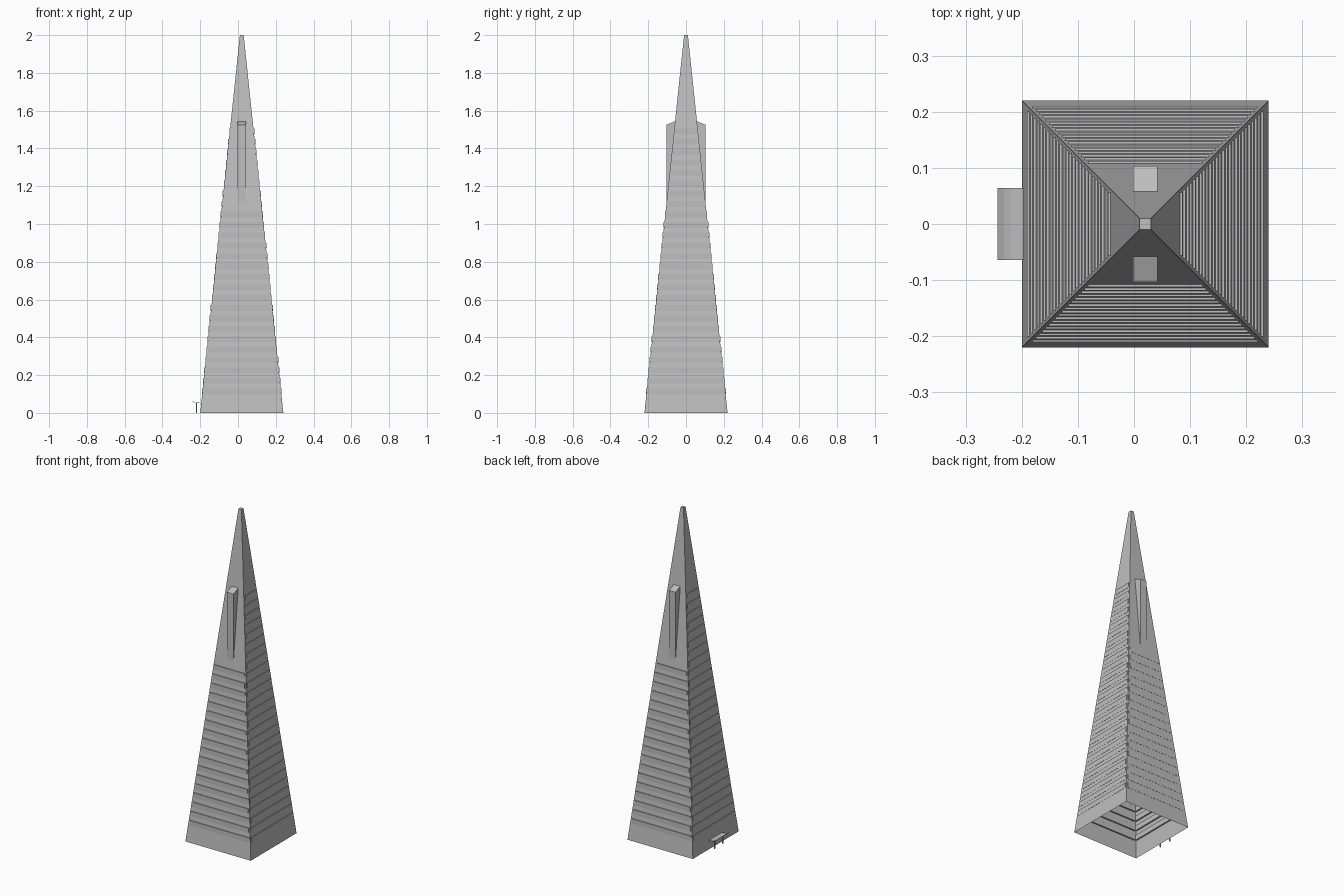
import bpy, bmesh, math
from mathutils import Matrix, Vector

cube = bpy.data.objects.get("Cube")
if cube:
    bpy.data.objects.remove(cube, do_unlink=True)

CX = 0.02                      # tower axis
BASE, TIP, HEIGHT = 0.22, 0.01, 2.0
SLOPE = (BASE - TIP) / HEIGHT

stone = bpy.data.materials.new("pale_grey_stone")
stone.use_nodes = True
grey = (0.52, 0.52, 0.52, 1)
stone.diffuse_color = grey
stone.node_tree.nodes["Principled BSDF"].inputs["Base Color"].default_value = grey


def wall(z):
    """Half width of the tower at a height."""
    return BASE - SLOPE * z


def finish(name, bm):
    bmesh.ops.recalc_face_normals(bm, faces=bm.faces)
    mesh = bpy.data.meshes.new(name)
    bm.to_mesh(mesh)
    bm.free()
    mesh.materials.append(stone)
    obj = bpy.data.objects.new(name, mesh)
    bpy.context.collection.objects.link(obj)
    return obj


def add_box(bm, low, high):
    low, high = Vector(low), Vector(high)
    size = Matrix.Diagonal((high - low).to_4d())
    size[3][3] = 1
    bmesh.ops.create_cube(bm, size=1, matrix=Matrix.Translation((low + high) / 2) @ size)


def extrude_profile(bm, points, direction):
    face = bm.faces.new([bm.verts.new(p) for p in points])
    new = bmesh.ops.extrude_face_region(bm, geom=[face])["geom"]
    verts = [v for v in new if isinstance(v, bmesh.types.BMVert)]
    bmesh.ops.translate(bm, verts=verts, vec=direction)


# Tapered shell, open underneath
bm = bmesh.new()
bmesh.ops.create_cone(bm, cap_ends=True, segments=4, radius1=BASE * math.sqrt(2),
                      radius2=TIP * math.sqrt(2), depth=HEIGHT,
                      matrix=Matrix.Translation((CX, 0, HEIGHT / 2)) @ Matrix.Rotation(math.pi / 4, 4, "Z"))
bottom = [f for f in bm.faces if f.calc_center_median().z < 0.01]
bmesh.ops.delete(bm, geom=bottom, context="FACES_ONLY")
finish("tower_shell", bm)

# Upright floor bands on each face, more of them on the two sides
STEP, BAND = 0.055, 0.03
for name, turn, count in (("front", 0, 18), ("left", 1, 26), ("back", 2, 18), ("right", 3, 26)):
    bm = bmesh.new()
    for i in range(count):
        z = 0.1 + i * STEP
        half = wall(z) - 0.009
        outer = wall(z) + 0.001
        add_box(bm, (-half, -outer, z), (half, -outer + 0.01, z + BAND))
    bm.transform(Matrix.Translation((CX, 0, 0)) @ Matrix.Rotation(turn * math.pi / 2, 4, "Z"))
    finish(name + "_floor_bands", bm)

# Upright wings with sloping tops on the front and back
for name, side in (("front", -1), ("back", 1)):
    bm = bmesh.new()
    profile = [(0.103, 1.1), (0.103, 1.525), (0.055, 1.545), (0.055, 1.5), (0.085, 1.2)]
    extrude_profile(bm, [(CX - 0.022, side * y, z) for y, z in profile], (0.044, 0, 0))
    finish(name + "_wing", bm)

# Curved entrance canopy on two posts
bm = bmesh.new()
curve = [(-0.243, 0.063), (-0.232, 0.058), (-0.22, 0.055), (-0.197, 0.053)]
outline = curve + [(x, z - 0.002) for x, z in reversed(curve)]
extrude_profile(bm, [(x, -0.064, z) for x, z in outline], (0, 0.128, 0))
finish("entrance_canopy", bm)
bm = bmesh.new()
for y in (-0.04, 0.04):
    add_box(bm, (-0.223, y - 0.003, 0), (-0.217, y + 0.003, 0.055))
finish("canopy_posts", bm)
